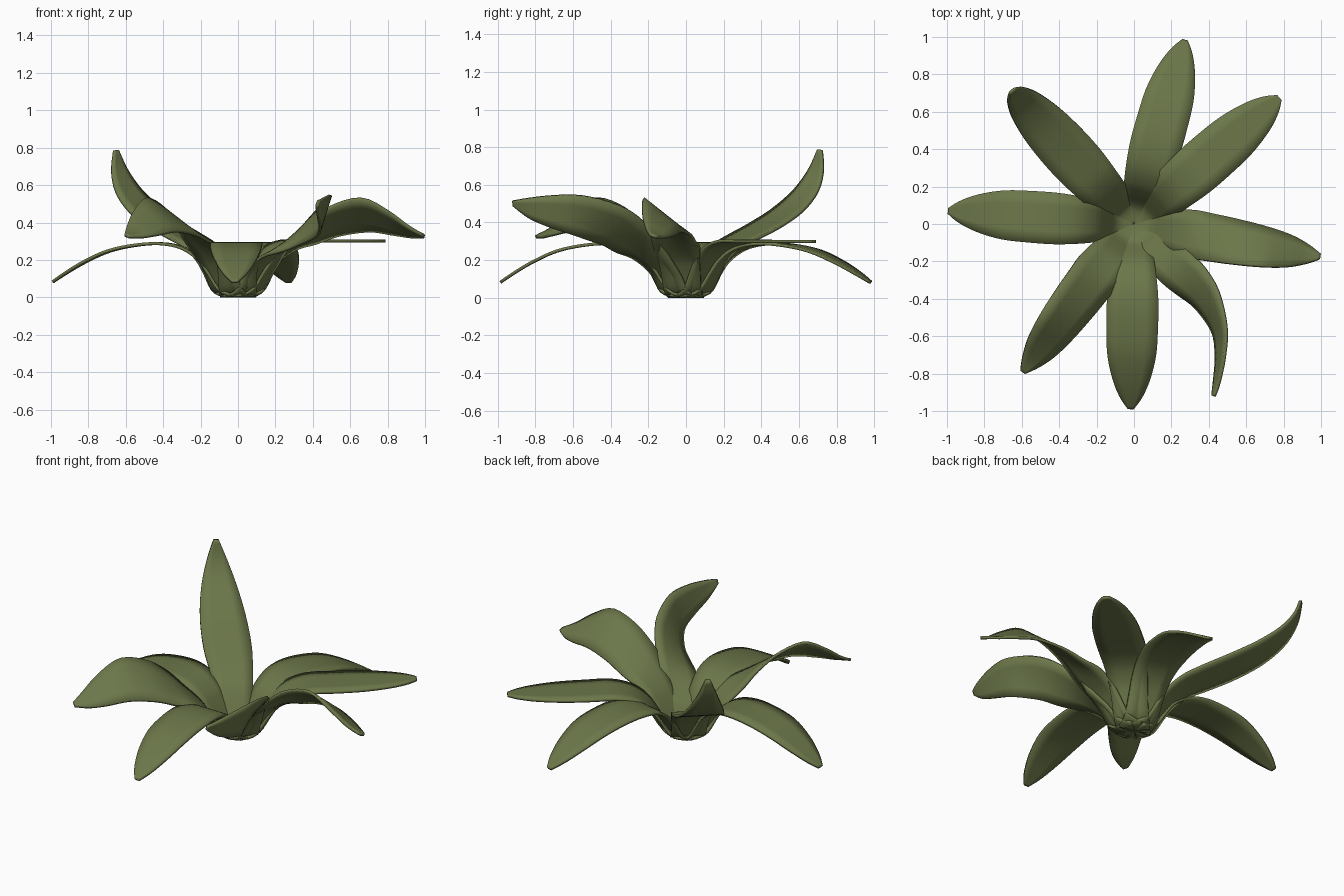
import bpy, bmesh, math
from mathutils import Vector

if "Cube" in bpy.data.objects:
    bpy.data.objects.remove(bpy.data.objects["Cube"])

# one flat colour for the whole plant
green = bpy.data.materials.new("olive_green")
green.diffuse_color = (0.15, 0.185, 0.068, 1)
green.use_nodes = True
green.node_tree.nodes["Principled BSDF"].inputs["Base Color"].default_value = green.diffuse_color


def spline(rows, t):
    """Catmull-Rom through equal-length rows, t from 0 to 1."""
    n = len(rows) - 1
    i = min(int(t * n), n - 1)
    u = t * n - i
    p = [rows[max(0, min(n, i + k))] for k in (-1, 0, 1, 2)]
    return [0.5 * (2 * b + (c - a) * u + (2 * a - 5 * b + 4 * c - d) * u * u
                   + (3 * b - a - 3 * c + d) * u ** 3) for a, b, c, d in zip(*p)]


def leaf(name, angle, rows, stretch=1.0, sections=36, across=4):
    """Blade along a spine; rows are (along, sideways, z, half width, roll degrees)."""
    a = math.radians(angle)
    ca, sa = math.cos(a), math.sin(a)
    st = [spline(rows, i / sections) for i in range(sections + 1)]
    bm = bmesh.new()
    grid = []
    for i, (r, s, z, w, roll) in enumerate(st):
        p, q = st[max(i - 1, 0)], st[min(i + 1, sections)]
        tan = Vector((q[0] - p[0], q[1] - p[1], 0)).normalized()
        k = math.radians(roll)
        side = Vector((-tan.y * math.cos(k), tan.x * math.cos(k), math.sin(k)))
        line = []
        for j in range(across + 1):
            v = Vector((r * stretch, s, z)) + side * w * (2 * j / across - 1)
            line.append(bm.verts.new((v.x * ca - v.y * sa, v.x * sa + v.y * ca, max(v.z, 0.008))))
        grid.append(line)
    for g, h in zip(grid, grid[1:]):
        for j in range(across):
            bm.faces.new((g[j], h[j], h[j + 1], g[j + 1]))
    bm.normal_update()
    me = bpy.data.meshes.new(name)
    bm.to_mesh(me)
    bm.free()
    me.materials.append(green)
    ob = bpy.data.objects.new(name, me)
    bpy.context.collection.objects.link(ob)
    mod = ob.modifiers.new("thickness", 'SOLIDIFY')
    mod.thickness, mod.offset = 0.016, 0
    for f in me.polygons:
        f.use_smooth = True


# shared rising base of every leaf
base = [(0, 0, 0.008, 0.095, 0), (0.09, 0, 0.035, 0.10, 0),
        (0.155, 0, 0.13, 0.105, 0), (0.21, 0, 0.205, 0.113, 0)]

droop = base + [(0.30, 0, 0.265, 0.127, 0), (0.42, 0, 0.287, 0.138, 0),
                (0.56, 0, 0.277, 0.138, 0), (0.70, 0, 0.245, 0.131, 0),
                (0.83, 0, 0.185, 0.102, 0), (0.93, 0, 0.125, 0.06, 0),
                (0.993, 0, 0.082, 0.015, 0)]
flat = base + [(0.30, 0, 0.27, 0.125, 0), (0.42, 0, 0.30, 0.137, 0),
               (0.56, 0, 0.30, 0.138, 0), (0.72, 0, 0.30, 0.13, 0),
               (0.87, 0, 0.30, 0.10, 0), (0.97, 0, 0.30, 0.06, 0),
               (1.03, 0, 0.30, 0.018, 0)]
upright = base + [(0.30, 0, 0.275, 0.125, 0), (0.42, 0, 0.325, 0.137, 0),
                  (0.57, 0, 0.385, 0.138, 0), (0.73, 0, 0.465, 0.125, 0),
                  (0.86, 0, 0.565, 0.096, 0), (0.935, 0, 0.675, 0.057, 0),
                  (0.965, 0, 0.785, 0.015, 0)]
rolled = base + [(0.30, 0, 0.28, 0.13, -8), (0.40, 0, 0.345, 0.138, -24),
                 (0.53, 0, 0.41, 0.143, -33), (0.69, 0, 0.44, 0.138, -39),
                 (0.83, 0, 0.395, 0.105, -35), (0.93, 0, 0.35, 0.06, -28),
                 (1.005, 0, 0.328, 0.015, -20)]

for i, (ang, stretch) in enumerate(((176, 1), (74.5, 1.025), (269, 0.993))):
    leaf(f"drooping_leaf_{i + 1}", ang, droop, stretch)
leaf("flat_leaf", 41, flat)
leaf("upright_leaf", 132.5, upright)
for i, (ang, stretch) in enumerate(((-10, 1.005), (233, 0.985))):
    leaf(f"rolled_leaf_{i + 1}", ang, rolled, stretch)

# strongly twisted leaf that also bends sideways (plan coordinates)
leaf("twisted_leaf", 0, [
    (0, 0, 0.008, 0.095, 0), (0.063, -0.063, 0.035, 0.10, 0), (0.11, -0.11, 0.13, 0.105, 3),
    (0.20, -0.21, 0.25, 0.115, 18), (0.30, -0.30, 0.325, 0.13, 38),
    (0.385, -0.40, 0.385, 0.13, 54), (0.455, -0.56, 0.433, 0.116, 70),
    (0.462, -0.70, 0.455, 0.092, 75), (0.445, -0.83, 0.475, 0.057, 75),
    (0.425, -0.92, 0.502, 0.014, 70)])
